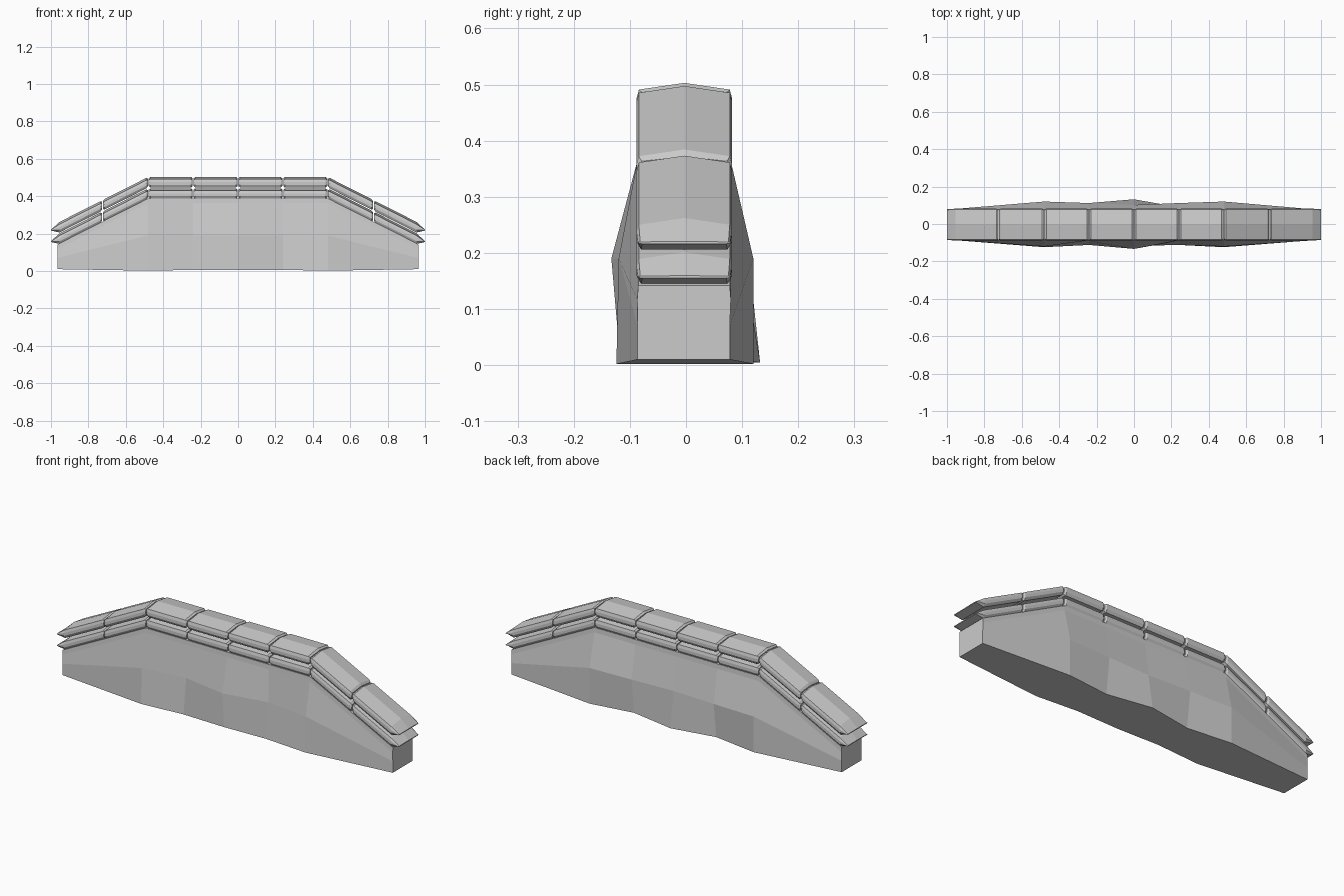
import bpy, bmesh

if "Cube" in bpy.data.objects:
    bpy.data.objects.remove(bpy.data.objects["Cube"])

YC = -0.003          # centre of the coping across the wall


def make(name, loops):
    """Skin a list of equal closed loops and cap both ends."""
    bm = bmesh.new()
    rings = [[bm.verts.new(p) for p in loop] for loop in loops]
    n = len(rings[0])
    for a, b in zip(rings, rings[1:]):
        for i in range(n):
            j = (i + 1) % n
            bm.faces.new((a[i], a[j], b[j], b[i]))
    bm.faces.new(rings[0])
    bm.faces.new(rings[-1])
    bmesh.ops.recalc_face_normals(bm, faces=bm.faces)
    me = bpy.data.meshes.new(name)
    bm.to_mesh(me)
    bm.free()
    ob = bpy.data.objects.new(name, me)
    bpy.context.collection.objects.link(ob)
    return ob


def drop(x):
    return 0.507 * max(0.0, abs(x) - 0.48)


# Wall body: |x|, bottom z, mid z, front bottom/mid y, back bottom/mid y
columns = [
    (0.00, 0.005, 0.19, -0.117, -0.133, 0.132, 0.102),
    (0.24, 0.006, 0.19, -0.112, -0.090, 0.090, 0.112),
    (0.48, 0.002, 0.19, -0.124, -0.120, 0.120, 0.120),
    (0.965, 0.01, 0.07, -0.086, -0.086, 0.078, 0.078),
]


def wall_loop(sign, col):
    x, zb, zm, fb, fm, bb, bmid = col
    top = 0.388 - drop(x)
    pts = [(fb, zb), (fm, zm), (-0.087, top - 0.025), (-0.085, top),
           (0.078, top), (0.080, top - 0.025), (bmid, zm), (bb, zb)]
    return [(sign * x, y, z) for y, z in pts]


make("wall_body", [wall_loop(-1, c) for c in reversed(columns)]
     + [wall_loop(1, c) for c in columns[1:]])

# Coping stone cross-section: y offset, z below ridge
section = [(0, 0), (0.081, -0.012), (0.085, -0.027), (0.085, -0.042),
           (0.077, -0.056), (-0.077, -0.056), (-0.085, -0.042),
           (-0.085, -0.027), (-0.081, -0.012)]


def stone_loop(x, ridge, sy=1.0, sz=1.0, mid=-0.028):
    z0 = ridge - drop(x) + mid
    return [(x, YC + y * sy, z0 + (dz + 0.028) * sz) for y, dz in section]


# Two courses of coping stones, mirrored about the middle
spans = [(0, 0.24), (0.24, 0.48), (0.48, 0.725), (0.725, 1.0)]
for course, ridge in (("lower", 0.442), ("upper", 0.503)):
    for side, sign in (("right", 1), ("left", -1)):
        for k, (a, b) in enumerate(spans):
            loops = [stone_loop(sign * (a + 0.002), ridge, 0.94, 0.72),
                     stone_loop(sign * (a + 0.011), ridge)]
            if b == 1.0:   # pointed eave end
                loops += [stone_loop(sign * 0.955, ridge),
                          stone_loop(sign * 1.0, ridge, 0.97, 0.08, -0.021)]
            else:
                loops += [stone_loop(sign * (b - 0.011), ridge),
                          stone_loop(sign * (b - 0.002), ridge, 0.94, 0.72)]
            make(f"{course}_coping_{side}_{k + 1}", loops)
